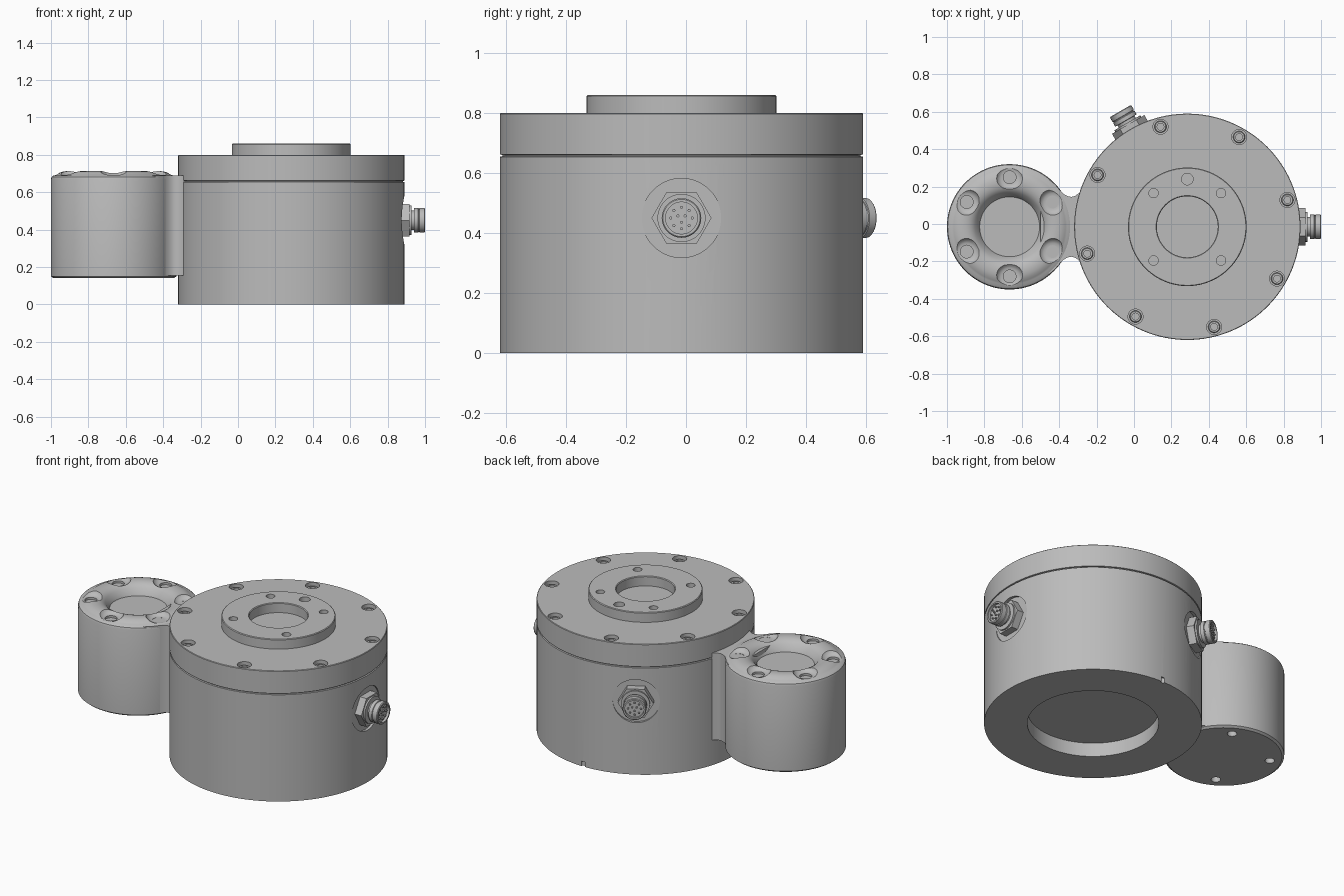
import bpy, bmesh
from math import radians, cos, sin, pi
from mathutils import Matrix, Vector

if "Cube" in bpy.data.objects:
    bpy.data.objects.remove(bpy.data.objects["Cube"], do_unlink=True)

grey = bpy.data.materials.new("machined_grey")
grey.use_nodes = True
grey.diffuse_color = (0.5, 0.5, 0.5, 1)
grey.node_tree.nodes["Principled BSDF"].inputs["Base Color"].default_value = (0.5, 0.5, 0.5, 1)

BODY = Vector((0.285, -0.015, 0))
POD = Vector((-0.665, -0.015, 0))


def finish(name, bm, matrix=Matrix()):
    bmesh.ops.remove_doubles(bm, verts=bm.verts, dist=1e-5)
    bmesh.ops.recalc_face_normals(bm, faces=bm.faces)
    bm.transform(matrix)
    mesh = bpy.data.meshes.new(name)
    bm.to_mesh(mesh)
    bm.free()
    mesh.materials.append(grey)
    ob = bpy.data.objects.new(name, mesh)
    bpy.context.collection.objects.link(ob)
    return ob


def lathe(name, profile, matrix=Matrix(), steps=32):
    """Revolve (radius, height) points about z."""
    bm = bmesh.new()
    vs = [bm.verts.new((r, 0, z)) for r, z in profile]
    edges = [bm.edges.new(p) for p in zip(vs, vs[1:])]
    bmesh.ops.spin(bm, geom=vs + edges, axis=(0, 0, 1), cent=(0, 0, 0),
                   angle=2 * pi, steps=steps, use_duplicate=False)
    return finish(name, bm, matrix)


def cylinder(name, r, z0, z1, matrix=Matrix(), steps=32):
    return lathe(name, [(0, z0), (r, z0), (r, z1), (0, z1)], matrix, steps)


def at(centre, r=0, deg=0):
    a = radians(deg)
    return Matrix.Translation(centre + Vector((r * cos(a), r * sin(a), 0)))


def activate(ob):
    bpy.ops.object.select_all(action='DESELECT')
    bpy.context.view_layer.objects.active = ob
    ob.select_set(True)


def cut(ob, cutters):
    activate(ob)
    for c in cutters:
        mod = ob.modifiers.new("cut", 'BOOLEAN')
        mod.operation, mod.solver, mod.object = 'DIFFERENCE', 'EXACT', c
        bpy.ops.object.modifier_apply(modifier=mod.name)
        bpy.data.objects.remove(c, do_unlink=True)


def smooth(ob):
    activate(ob)
    bpy.ops.object.shade_smooth_by_angle(angle=radians(30))


def outward(deg):
    """Frame on the housing axis whose z points out sideways."""
    return (Matrix.Translation(BODY + Vector((0, 0, 0.45)))
            @ Matrix.Rotation(radians(deg), 4, 'Z') @ Matrix.Rotation(pi / 2, 4, 'Y'))


PORTS = (0, 120)
parts = []

# Main housing with underside recess, flat port seats and a base notch
housing = lathe("housing", [(0, 0.085), (0.365, 0.085), (0.365, 0), (0.605, 0),
                            (0.605, 0.654), (0.598, 0.656), (0, 0.656)], at(BODY), 128)
notch = cylinder("notch_cutter", 0.012, -0.02, 0.03, at(BODY, 0.605, 90), 16)
cut(housing, [cylinder("seat_cutter", 0.132, 0.588, 0.7, outward(a), 64) for a in PORTS] + [notch])
parts.append(housing)

# Lid with a ring of counterbored holes
lid = lathe("lid", [(0, 0.65), (0.597, 0.65), (0.597, 0.66), (0.605, 0.662),
                    (0.605, 0.797), (0.602, 0.8), (0, 0.8)], at(BODY), 128)
lid_angles = [15 + 45 * k for k in range(8)]
cut(lid, [cylinder("bore_cutter", 0.04, 0.755, 0.85, at(BODY, 0.554, a)) for a in lid_angles])
parts.append(lid)

# Socket screws sunk in the lid
for k, a in enumerate(lid_angles):
    parts.append(lathe(f"lid_screw_{k + 1}",
                       [(0, 0.75), (0.032, 0.75), (0.032, 0.78), (0.028, 0.784),
                        (0.018, 0.784), (0.018, 0.765), (0, 0.765)], at(BODY, 0.554, a), 24))

# Raised mounting flange with centre bore and fixing holes
flange = lathe("mounting_flange", [(0.163, 0.795), (0.317, 0.795), (0.317, 0.856), (0.313, 0.86),
                                   (0.167, 0.86), (0.163, 0.856), (0.163, 0.795)], at(BODY), 96)
bores = [cylinder("fixing_cutter", 0.025, 0.815, 0.9, at(BODY, 0.255, 45 + 90 * k)) for k in range(4)]
bores.append(cylinder("locating_cutter", 0.031, 0.815, 0.9, at(BODY, 0.255, 90)))
cut(flange, bores)
parts.append(flange)

# Side pod: rounded ring on top, shallow well, scalloped screw pockets
pod = lathe("side_pod", [(0, 0.14), (0.322, 0.14), (0.335, 0.15), (0.335, 0.67), (0.331, 0.682),
                         (0.322, 0.689), (0.308, 0.692), (0.298, 0.698), (0.285, 0.706),
                         (0.267, 0.711), (0.247, 0.713), (0.227, 0.711), (0.21, 0.706),
                         (0.196, 0.698), (0.185, 0.688), (0.164, 0.66), (0.16, 0.65), (0, 0.65)],
            at(POD), 96)
scallop = [(0, 0.676), (0.034, 0.676), (0.034, 0.689), (0.046, 0.69),
           (0.056, 0.695), (0.066, 0.704), (0.08, 0.73), (0, 0.73)]
pockets = [lathe("scallop_cutter", scallop, at(POD, 0.265, 30 + 60 * k)) for k in range(6)]
pockets += [cylinder("foot_cutter", 0.027, 0.1, 0.18, at(POD, 0.258, 60 + 90 * k)) for k in range(4)]
cut(pod, pockets)
parts.append(pod)

# Filleted neck joining the pod to the housing
half = [(-0.5, 0.24), (-0.45, 0.25), (-0.42, 0.225), (-0.395, 0.195), (-0.375, 0.175),
        (-0.355, 0.164), (-0.335, 0.16), (-0.315, 0.165), (-0.29, 0.183), (-0.22, 0.183)]
bm = bmesh.new()
outline = half + [(x, -y) for x, y in reversed(half)]
base = bm.faces.new([bm.verts.new((x, y + BODY.y, 0.155)) for x, y in outline])
top = bmesh.ops.extrude_face_region(bm, geom=[base], use_keep_orig=True)["geom"]
bmesh.ops.translate(bm, verts=[v for v in top if isinstance(v, bmesh.types.BMVert)],
                    vec=(0, 0, 0.533))
parts.append(finish("neck", bm))

# Round multi-pin connectors: hex nut, stepped barrel and pins
barrel = [(0, 0.58), (0.08, 0.58), (0.08, 0.642), (0.052, 0.642), (0.052, 0.655), (0.066, 0.657),
          (0.066, 0.678), (0.062, 0.68), (0.062, 0.684), (0.066, 0.686), (0.066, 0.711),
          (0.062, 0.715), (0.053, 0.715), (0.053, 0.7), (0, 0.7)]
for n, a in enumerate(PORTS, 1):
    frame = outward(a)
    parts.append(cylinder(f"connector_nut_{n}", 0.1, 0.58, 0.632,
                          frame @ Matrix.Rotation(pi / 2, 4, 'Z'), 6))
    parts.append(lathe(f"connector_barrel_{n}", barrel, frame, 48))
    spots = [(0.036, 45 * k) for k in range(8)] + [(0.014, 120 * k) for k in range(3)]
    for k, (r, b) in enumerate(spots):
        parts.append(cylinder(f"connector_{n}_pin_{k + 1}", 0.005, 0.695, 0.71,
                              frame @ at(Vector(), r, b), 10))

for ob in parts:
    smooth(ob)
